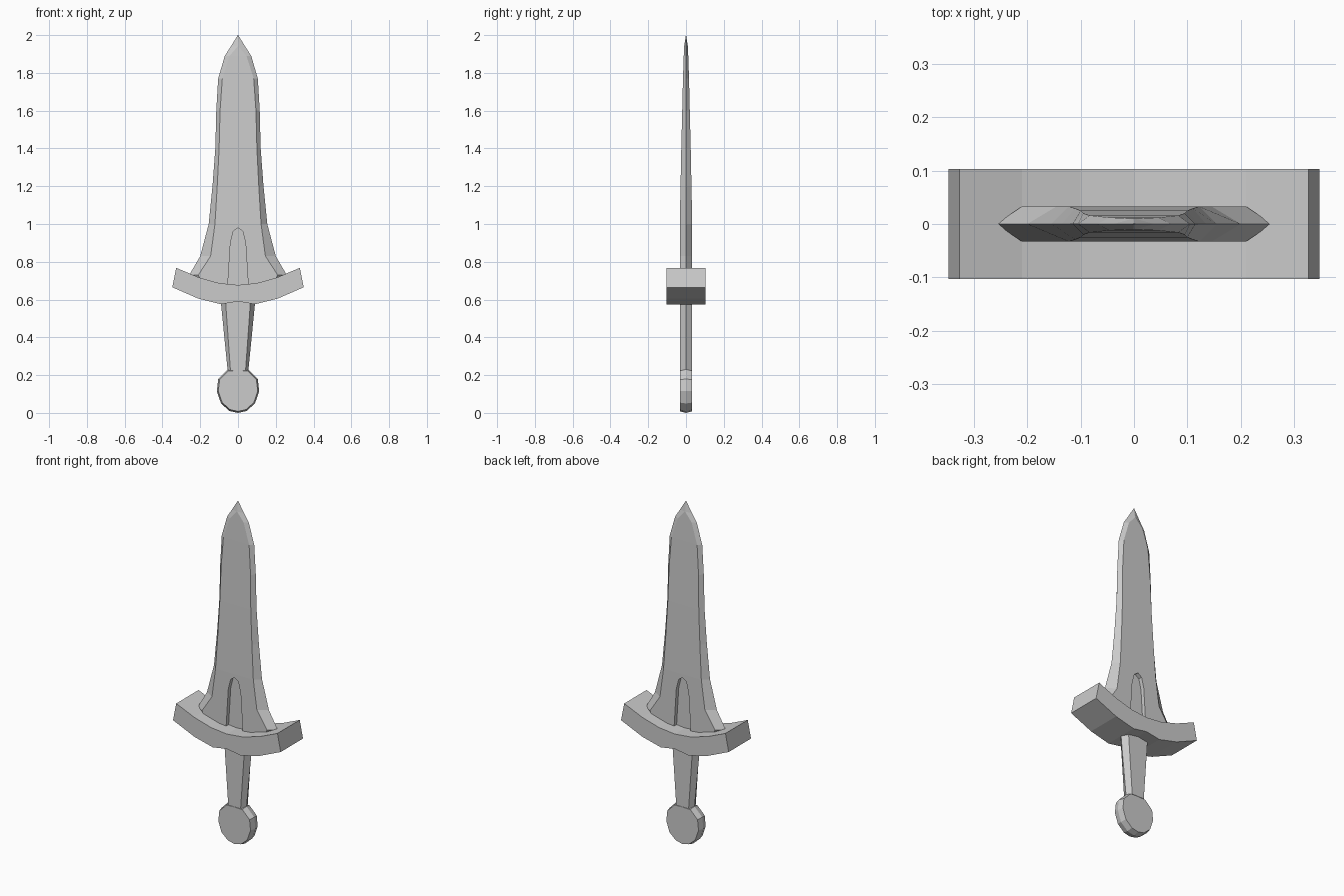
import bpy
import bmesh

cube = bpy.data.objects.get("Cube")
if cube:
    bpy.data.objects.remove(cube)

steel = bpy.data.materials.new("grey_steel")
steel.use_nodes = True
GREY = (0.6, 0.6, 0.6, 1)
steel.diffuse_color = GREY
steel.node_tree.nodes["Principled BSDF"].inputs["Base Color"].default_value = GREY


def loft(name, rings):
    """Skin a list of equal-length point rings and cap both ends."""
    bm = bmesh.new()
    loops = [[bm.verts.new(p) for p in ring] for ring in rings]
    count = len(loops[0])
    for a, b in zip(loops, loops[1:]):
        for i in range(count):
            j = (i + 1) % count
            bm.faces.new((a[i], a[j], b[j], b[i]))
    bm.faces.new(loops[0])
    bm.faces.new(loops[-1])
    bmesh.ops.recalc_face_normals(bm, faces=bm.faces)
    mesh = bpy.data.meshes.new(name)
    bm.to_mesh(mesh)
    bm.free()
    obj = bpy.data.objects.new(name, mesh)
    obj.data.materials.append(steel)
    bpy.context.collection.objects.link(obj)
    return obj


def hexagon(w, flat, t, z):
    """Cross-section with sharp side edges and flat front and back."""
    return [(w, 0, z), (flat, t, z), (-flat, t, z),
            (-w, 0, z), (-flat, -t, z), (flat, -t, z)]


def mirrored(half):
    """Close a profile given for x >= 0, from the top centre to the bottom centre."""
    return half + [(-x, z) for x, z in reversed(half) if x > 0]


def slab(name, outline, y0, y1):
    return loft(name, [[(x, y, z) for x, z in outline] for y in (y0, y1)])


T = 0.033  # half thickness of blade base, grip and pommel

# Blade: half width, flat half width, half thickness, height
blade_sections = [
    (0.20, 0.17, T, 0.65), (0.258, 0.21, T, 0.73), (0.20, 0.145, T, 0.83),
    (0.155, 0.122, T, 1.0), (0.135, 0.11, 0.029, 1.2),
    (0.12, 0.10, 0.025, 1.4), (0.115, 0.095, 0.02, 1.6),
    (0.105, 0.083, 0.016, 1.77), (0.07, 0.045, 0.012, 1.89),
    (0.038, 0.002, 0.010, 1.94), (0.001, 0.0005, 0.0005, 2.0),
]
blade = loft("blade", [hexagon(*s) for s in blade_sections])

# Arched recess on both faces of the blade
arch = mirrored([(0, 0.98), (0.025, 0.962), (0.04, 0.90), (0.055, 0.66)])
for side, label in ((-1, "front"), (1, "back")):
    cutter = slab(label + "_recess_cutter", arch, side * 0.01, side * 0.08)
    cutter.hide_render = True
    cutter.hide_set(True)
    cut = blade.modifiers.new(label + "_recess", 'BOOLEAN')
    cut.operation = 'DIFFERENCE'
    cut.solver = 'EXACT'
    cut.object = cutter

# Curved cross guard
guard = mirrored([(0, 0.677), (0.10, 0.687), (0.21, 0.718), (0.327, 0.768),
                  (0.348, 0.665), (0.21, 0.605), (0.09, 0.575), (0, 0.59)])
slab("cross_guard", guard, -0.103, 0.103)

# Tapered grip
loft("grip", [hexagon(0.055, 0.04, T, 0.225), hexagon(0.094, 0.068, T, 0.62)])

# Disc pommel with a slightly peaked rim
disc = mirrored([(0, 0.232), (0.055, 0.23), (0.105, 0.18), (0.112, 0.115),
                 (0.09, 0.05), (0.045, 0.01), (0, 0)])
CENTRE = 0.118
rings = [[(x * s, y, CENTRE + (z - CENTRE) * s) for x, z in disc]
         for y, s in ((-T, 0.93), (0, 1), (T, 0.93))]
loft("pommel", rings)
